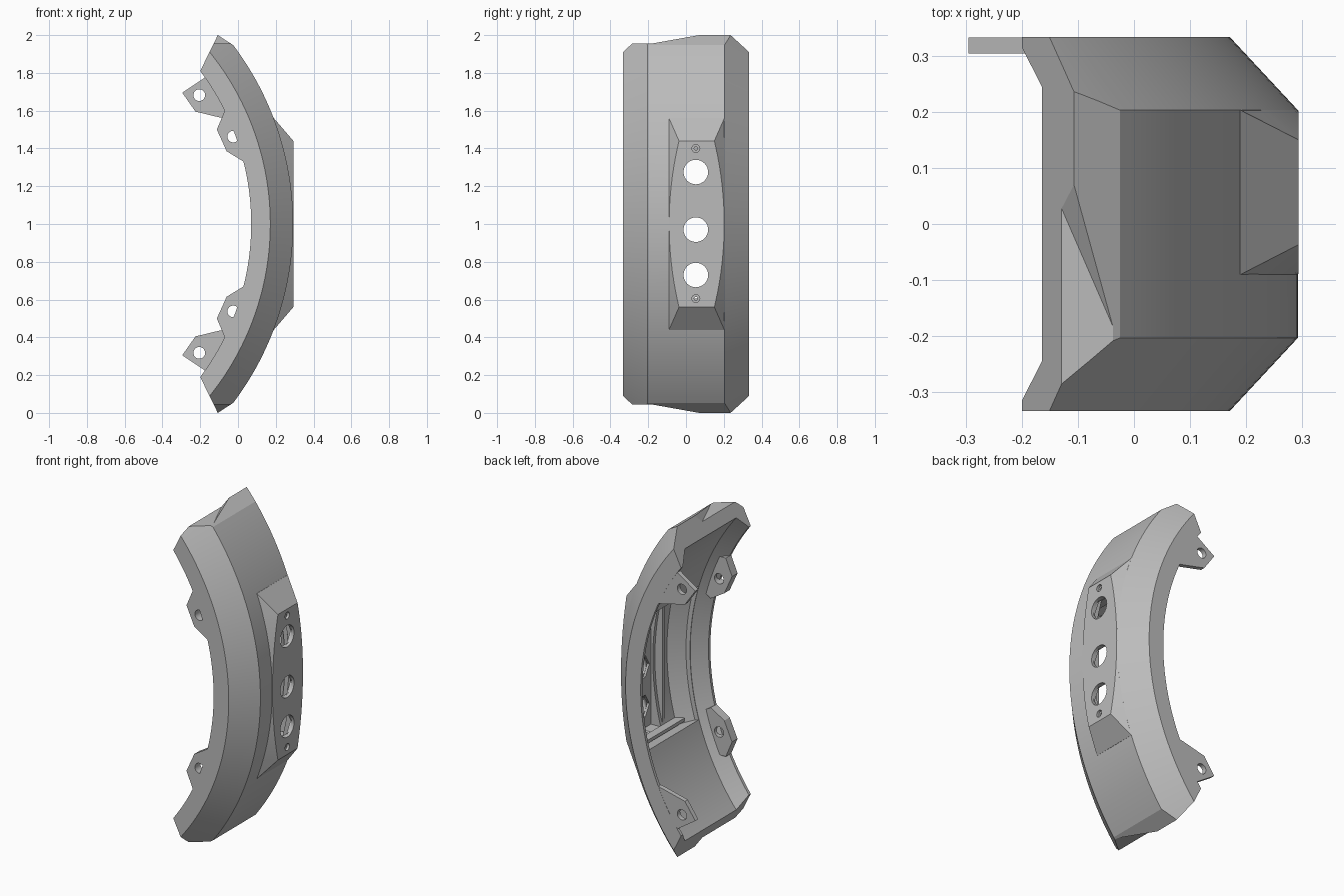
import bpy, bmesh
from math import sin, cos, radians, sqrt
from mathutils import Vector, Matrix

if "Cube" in bpy.data.objects:
    bpy.data.objects.remove(bpy.data.objects["Cube"])

grey = bpy.data.materials.new("plain_grey")
grey.use_nodes = True
grey.diffuse_color = (0.5, 0.5, 0.5, 1)
grey.node_tree.nodes["Principled BSDF"].inputs["Base Color"].default_value = (0.5, 0.5, 0.5, 1)

CX = -1.28          # axis of the arc, at z = 1
R_OUT = 1.572       # outer radius
FLAT = 0.293        # outer plane of the raised panel


def make(name, bm):
    bmesh.ops.recalc_face_normals(bm, faces=bm.faces)
    mesh = bpy.data.meshes.new(name)
    bm.to_mesh(mesh)
    bm.free()
    mesh.materials.append(grey)
    ob = bpy.data.objects.new(name, mesh)
    bpy.context.collection.objects.link(ob)
    return ob


def loft(sections):
    """Closed solid through a list of equally long rings of points."""
    bm = bmesh.new()
    rings = [[bm.verts.new(p) for p in s] for s in sections]
    n = len(rings[0])
    for a, b in zip(rings, rings[1:]):
        for i in range(n):
            j = (i + 1) % n
            bm.faces.new((a[i], a[j], b[j], b[i]))
    bm.faces.new(rings[0])
    bm.faces.new(rings[-1])
    return bm


def sweep(profile, angle, steps):
    """Turn a (radius, y) profile about the arc axis."""
    angles = [radians(angle * (2 * i / steps - 1)) for i in range(steps + 1)]
    return loft([[(CX + r * cos(a), y, 1 + r * sin(a)) for r, y in profile] for a in angles])


def prism(name, poly, y0, y1, side=1):
    return make(name, loft([[(x, y, 1 + side * z) for x, z in poly] for y in (y0, y1)]))


def box(name, x0, x1, y0, y1, z0, z1):
    return prism(name, [(x0, z0 - 1), (x1, z0 - 1), (x1, z1 - 1), (x0, z1 - 1)], y0, y1)


def rod(name, centre, radius, length, axis, sides=32):
    bm = bmesh.new()
    bmesh.ops.create_cone(bm, cap_ends=True, segments=sides, radius1=radius, radius2=radius,
                          depth=length, matrix=Matrix.Translation(centre)
                          @ Matrix.Rotation(radians(90), 4, axis))
    return make(name, bm)


def cut(ob, cutters):
    for c in cutters:
        c.hide_render = True
        mod = ob.modifiers.new("cut", 'BOOLEAN')
        mod.operation, mod.solver, mod.object = 'DIFFERENCE', 'EXACT', c
    graph = bpy.context.evaluated_depsgraph_get()
    mesh = bpy.data.meshes.new_from_object(ob.evaluated_get(graph))
    ob.modifiers.clear()
    ob.data = mesh


def remove(obs):
    for ob in obs:
        bpy.data.objects.remove(ob)


def mirrored(half):
    return half + [(r, -y) for r, y in reversed(half)]


# Curved channel body with chamfered edges
bm = sweep(mirrored([(1.423, -.245), (1.35, -.315), (1.35, -.333),
                     (1.451, -.333), (R_OUT, -.203)]), 44, 64)
for side in (1, -1):
    for point, normal in (((-.2, .81), (-.19, .093)), ((-.107, 1), (.05, .077))):
        bmesh.ops.bisect_plane(bm, geom=bm.verts[:] + bm.edges[:] + bm.faces[:], dist=1e-5,
                               plane_co=(point[0], 0, 1 + side * point[1]),
                               plane_no=(normal[0], 0, side * normal[1]), clear_outer=True)
        bmesh.ops.holes_fill(bm, edges=[e for e in bm.edges if e.is_boundary], sides=0)
body = make("curved_body", bm)

# Front end notches: flat, then sloping up to the back
notches = []
p1, p2 = Vector((-.03, -.2, .955)), Vector((-.13, .03, .955))
d, up, fwd = p1 - p2, Vector((.023, .04, .045)) * 3, Vector((0, -.8, 0))
a, b = p2 - d, p1 + d
high = fwd + Vector((0, 0, up.z))
for side in (1, -1):
    bm = bmesh.new()
    for p in (a, b, a + up, b + up, a + fwd, b + fwd, a + high, b + high):
        bm.verts.new((p.x, p.y, 1 + side * p.z))
    bmesh.ops.convex_hull(bm, input=bm.verts[:])
    notches.append(make("notch_cutter", bm))
cut(body, notches)
remove(notches)

# Raised flat panel on the outside
heights = [-.56, -.44] + [-.4 + i * .05 for i in range(17)] + [.44, .56]
sections = []
for z in heights:
    xc = min(CX + sqrt(R_OUT ** 2 - z * z), FLAT)
    end = abs(z) > .5
    top = xc + .001 if end else FLAT
    inset = 0 if end else .83 * (FLAT - xc)
    sections.append([(x, y, 1 + z) for x, y in (
        (.13, -.09), (xc, -.09), (top, -.09 + inset), (top, .203 - inset), (xc, .203), (.13, .203))])
panel = make("raised_panel", loft(sections))

# Inner pocket, panel recess and holes
cutters = [make("pocket_cutter", sweep(mirrored([(1.2, -.243), (1.45, -.243), (1.53, -.175)]), 16.5, 24)),
           box("recess_cutter", 0, .262, -.04, .14, .6, 1.4)]
for z in (.73, .97, 1.275):
    cutters.append(rod("hole_cutter", (.25, .052, z), .065, .3, 'Y'))
    cutters.append(rod("hex_cutter", (.24, .052, z), .076, .07, 'Y', 6))
for z in (.605, 1.4):
    cutters.append(rod("screw_cutter", (.293, .052, z), .021, .03, 'Y', 20))
    cutters.append(rod("pin_cutter", (.25, .052, z), .009, .3, 'Y', 12))
cut(body, cutters)
cut(panel, cutters)
remove(cutters)

parts = [body, panel]

# Ribs inside the pocket
parts.append(box("pocket_rib", .2, .25, -.08, -.06, .62, 1.38))
for end, z in (("lower", .585), ("upper", 1.395)):
    parts.append(box(end + "_pocket_bar", .15, .2, -.2, .2, z, z + .02))

# Mounting tabs, mirrored top to bottom
front_tab = [(-.07, .6), (-.112, .5), (-.06, .385), (.03, .33), (.08, .36), (.0, .6)]
back_tab = [(-.175, .775), (-.295, .695), (-.225, .595), (-.08, .56), (-.03, .55), (-.09, .77)]
for end, side in (("upper", 1), ("lower", -1)):
    for name, poly, y0, y1, hx, hz in (("front", front_tab, -.332, -.28, -.025, .463),
                                       ("back", back_tab, .304, .332, -.205, .682)):
        tab = prism(end + "_" + name + "_tab", poly, y0, y1, side)
        hole = rod("tab_hole_cutter", (hx, (y0 + y1) / 2, 1 + side * hz), .031, .2, 'X', 24)
        cut(tab, [hole])
        remove([hole])
        parts.append(tab)

# Smooth curves, keep edges sharp
bpy.ops.object.select_all(action='DESELECT')
for ob in parts:
    ob.select_set(True)
bpy.context.view_layer.objects.active = body
bpy.ops.object.shade_smooth_by_angle(angle=radians(20))
